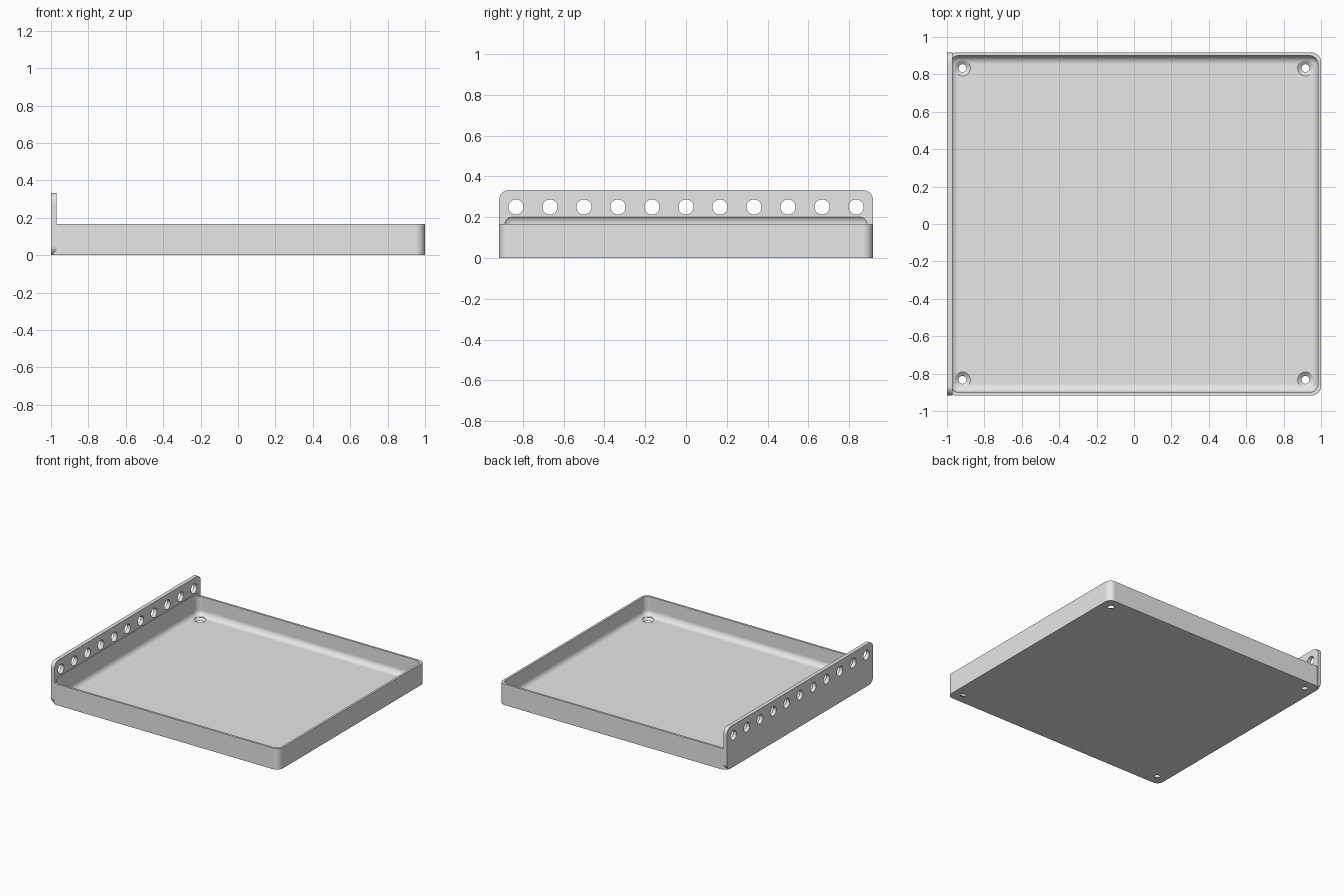
import bpy, bmesh
from math import pi
from mathutils import Matrix, Vector

old = bpy.data.objects.get("Cube")
if old:
    bpy.data.objects.remove(old, do_unlink=True)

HALF_X, HALF_Y = 1.0, 0.9167
RIM, WALL, ROUND = 0.1667, 0.0167, 0.05

grey = bpy.data.materials.new("light_grey")
grey.use_nodes = True
grey.diffuse_color = (0.8, 0.8, 0.8, 1)
grey.node_tree.nodes["Principled BSDF"].inputs["Base Color"].default_value = (0.8, 0.8, 0.8, 1)


def finish(bm, name):
    bmesh.ops.recalc_face_normals(bm, faces=bm.faces)
    mesh = bpy.data.meshes.new(name)
    bm.to_mesh(mesh)
    bm.free()
    mesh.materials.append(grey)
    obj = bpy.data.objects.new(name, mesh)
    bpy.context.collection.objects.link(obj)
    return obj


def rounded_box(name, low, high, radius, axis=None):
    """Box with rounded edges: those along one axis, or all of them."""
    low, high = Vector(low), Vector(high)
    bm = bmesh.new()
    bmesh.ops.create_cube(bm, size=1)
    bmesh.ops.scale(bm, vec=high - low, verts=bm.verts)
    bmesh.ops.translate(bm, vec=(low + high) / 2, verts=bm.verts)
    edges = [e for e in bm.edges if axis is None
             or abs(e.verts[0].co[axis] - e.verts[1].co[axis]) > 1e-4]
    bmesh.ops.bevel(bm, geom=edges, offset=radius, offset_type='OFFSET',
                    segments=10, profile=0.5, affect='EDGES', clamp_overlap=True)
    return finish(bm, name)


def lathe_cutter(bm, profile, place):
    """Closed solid of revolution around local z from (radius, height) pairs."""
    steps = 40
    rings = []
    for r, z in profile:
        rings.append([bm.verts.new(place @ (Matrix.Rotation(2 * pi * i / steps, 4, 'Z')
                                            @ Vector((r, 0, z)))) for i in range(steps)])
    for a, b in zip(rings, rings[1:]):
        for i in range(steps):
            j = (i + 1) % steps
            bm.faces.new((a[i], a[j], b[j], b[i]))
    bm.faces.new(rings[0][::-1])
    bm.faces.new(rings[-1])


def combine(target, tool, operation):
    mod = target.modifiers.new(operation.lower(), 'BOOLEAN')
    mod.operation, mod.solver, mod.object = operation, 'EXACT', tool
    tool.hide_render = True
    bpy.context.view_layer.objects.active = target
    bpy.ops.object.modifier_apply(modifier=mod.name)
    bpy.data.objects.remove(tool, do_unlink=True)


# Tray body with rounded upright corners
tray = rounded_box("tray", (-HALF_X, -HALF_Y, 0), (HALF_X, HALF_Y, RIM), ROUND, axis=2)

# Tall mounting plate along the right-hand side
plate = rounded_box("mounting_plate", (-HALF_X, -HALF_Y, 0),
                    (-HALF_X + 0.03, HALF_Y, 0.333), ROUND, axis=0)
combine(tray, plate, 'UNION')

# Hollow with filleted edges, undercutting the plate a little
hollow = rounded_box("hollow_cutter", (-HALF_X + WALL, -HALF_Y + WALL, WALL),
                     (HALF_X - WALL, HALF_Y - WALL, 0.213), 0.045)
combine(tray, hollow, 'DIFFERENCE')

# Row of plate holes and the four countersunk floor holes
bm = bmesh.new()
for i in range(-5, 6):
    place = Matrix.Translation((-HALF_X, i / 6, 0.25)) @ Matrix.Rotation(pi / 2, 4, 'Y')
    lathe_cutter(bm, [(0.037, -0.05), (0.037, 0.08)], place)
for sx in (-1, 1):
    for sy in (-1, 1):
        place = Matrix.Translation((sx * 0.9167, sy * 0.8333, 0))
        lathe_cutter(bm, [(0.021, -0.02), (0.021, 0.001), (0.042, WALL), (0.042, 0.08)], place)
combine(tray, finish(bm, "hole_cutters"), 'DIFFERENCE')

# Smooth rounds, crisp edges
bpy.ops.object.select_all(action='DESELECT')
tray.select_set(True)
bpy.context.view_layer.objects.active = tray
bpy.ops.object.shade_smooth_by_angle(angle=pi / 6)
weighted = tray.modifiers.new("weighted_normals", 'WEIGHTED_NORMAL')
weighted.keep_sharp = True
